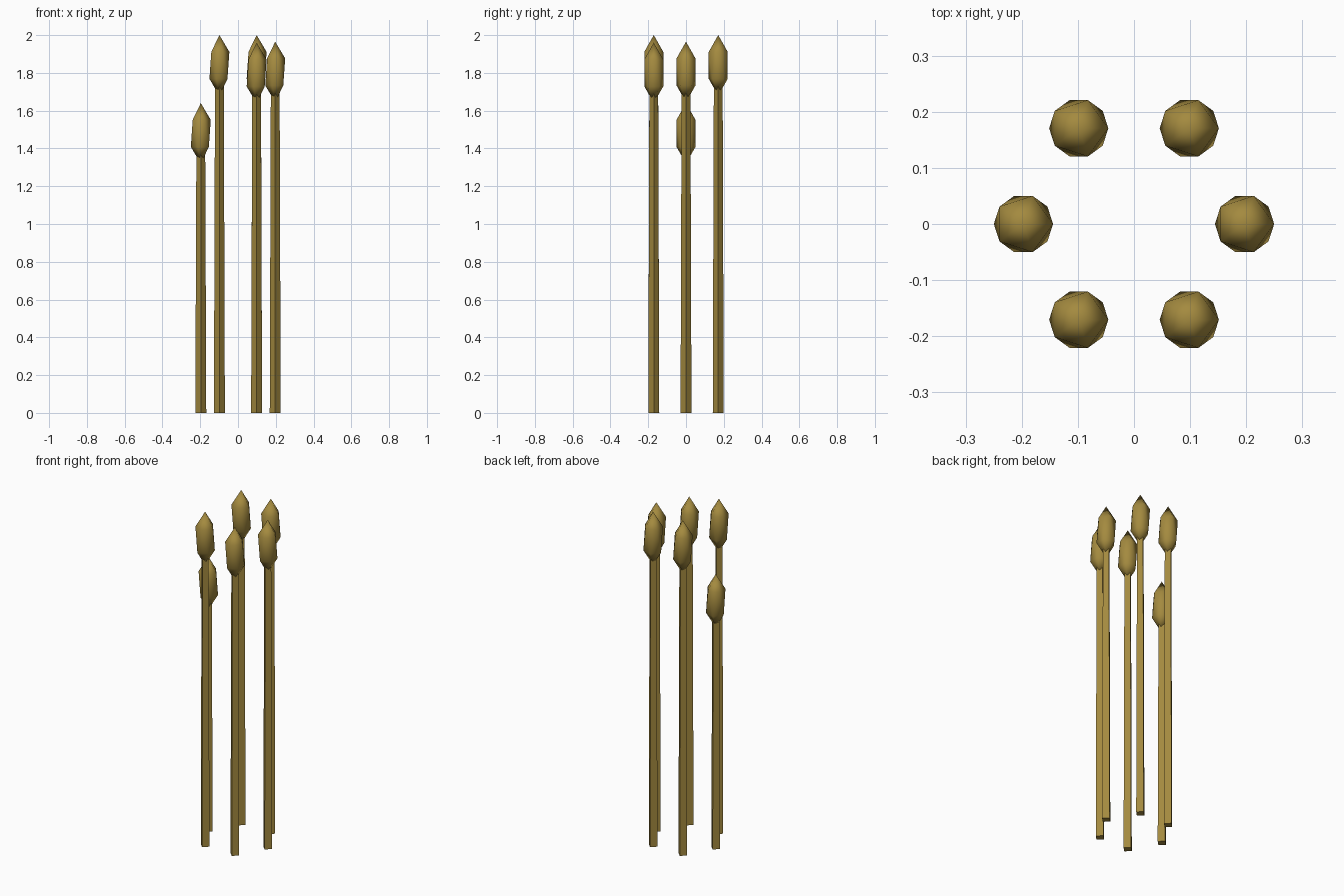
import bpy
import math

cube = bpy.data.objects.get("Cube")
if cube:
    bpy.data.objects.remove(cube, do_unlink=True)

# One golden brown for everything
gold = bpy.data.materials.new("golden_brown")
gold.use_nodes = True
colour = (0.37, 0.255, 0.05, 1)
gold.diffuse_color = colour
gold.node_tree.nodes["Principled BSDF"].inputs["Base Color"].default_value = colour

HEAD_RADIUS, HEAD_HALF = 0.059, 0.16
RING = 0.197
# Tip heights, counter-clockwise from the model's left (+x)
TIPS = [1.965, 2.0, 2.0, 1.64, 2.0, 1.96]


def finish(name):
    obj = bpy.context.object
    obj.name = name
    obj.data.materials.append(gold)
    return obj


def reed(index, tip):
    angle = index * math.tau / len(TIPS)
    x, y = RING * math.cos(angle), RING * math.sin(angle)
    centre = tip - HEAD_HALF

    # Four-sided stalk, slightly narrower at the top
    bpy.ops.mesh.primitive_cone_add(vertices=4, radius1=0.029, radius2=0.023,
                                    depth=centre, location=(x, y, centre / 2))
    finish(f"stalk_{index + 1}")
    bpy.ops.object.shade_flat()

    # Stretched, smooth seed head
    bpy.ops.mesh.primitive_ico_sphere_add(subdivisions=1, radius=1,
                                          location=(x, y, centre))
    head = finish(f"seed_head_{index + 1}")
    head.scale = (HEAD_RADIUS, HEAD_RADIUS, HEAD_HALF)
    bpy.ops.object.transform_apply(location=False, rotation=False, scale=True)
    bpy.ops.object.shade_smooth()


for i, tip in enumerate(TIPS):
    reed(i, tip)
